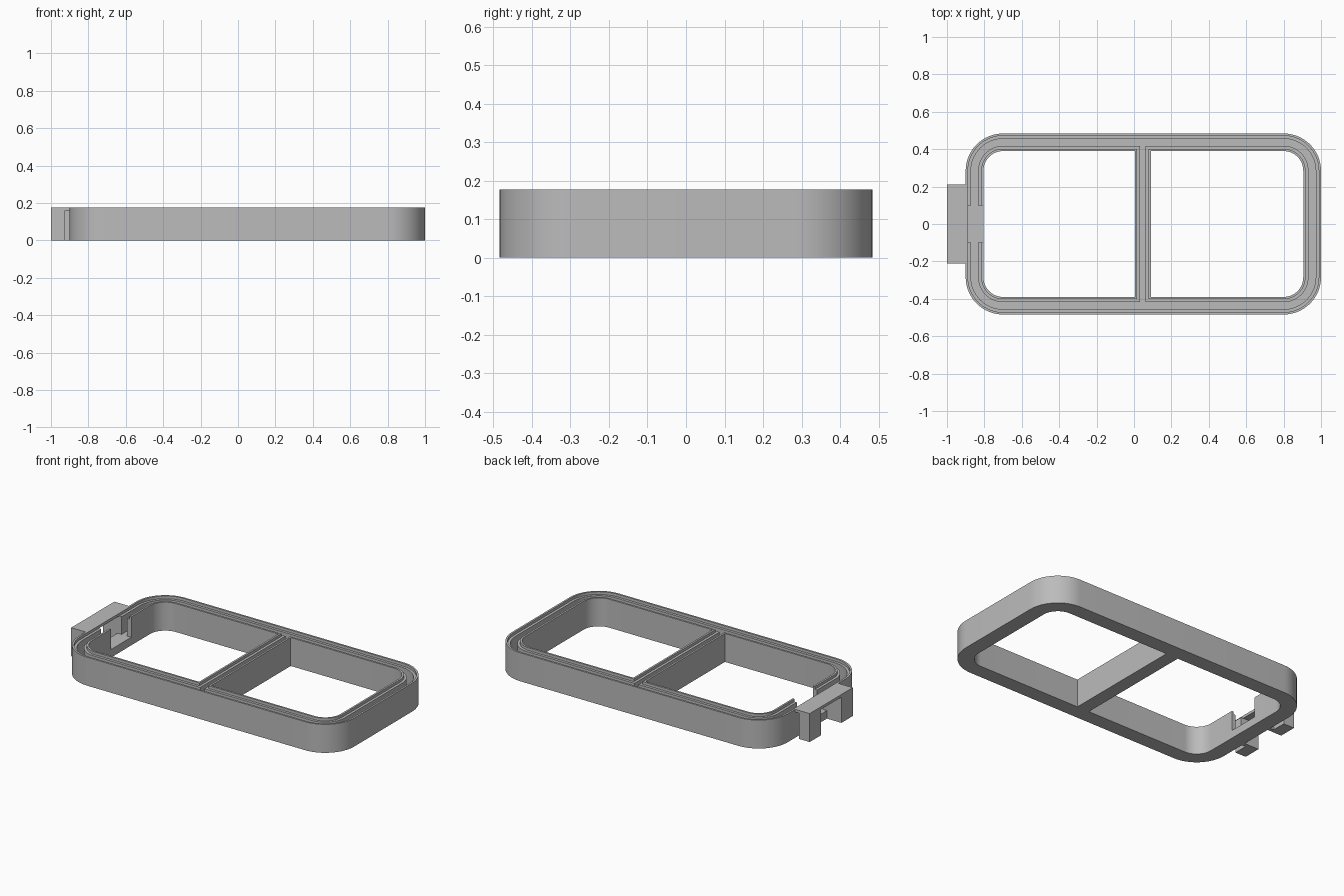
import bpy, bmesh, math

cube = bpy.data.objects.get("Cube")
if cube:
    bpy.data.objects.remove(cube, do_unlink=True)

grey = bpy.data.materials.new("plain_grey")
grey.use_nodes = True
colour = (0.5, 0.5, 0.5, 1)
grey.diffuse_color = colour
grey.node_tree.nodes["Principled BSDF"].inputs["Base Color"].default_value = colour

TOP, STEP, FLOOR = 0.177, 0.16, 0.05
LIP, WALL = 0.012, 0.028
# wall section: sideways offset into the channel, height
SECTION = [(0, 0), (0, TOP), (LIP, TOP), (LIP, STEP), (WALL, STEP), (WALL, FLOOR)]


def make_object(name, bm):
    bmesh.ops.recalc_face_normals(bm, faces=bm.faces)
    mesh = bpy.data.meshes.new(name)
    bm.to_mesh(mesh)
    bm.free()
    mesh.materials.append(grey)
    obj = bpy.data.objects.new(name, mesh)
    bpy.context.collection.objects.link(obj)
    return obj


def outline(x0, x1, half_y, r_left, r_right, grow):
    """Rectangle outline with separate left and right corner radii."""
    x0, x1, half_y = x0 - grow, x1 + grow, half_y + grow
    points = []
    for sx, sy, start in ((1, 1, 0), (-1, 1, 90), (-1, -1, 180), (1, -1, 270)):
        r = r_right if sx > 0 else r_left
        r = r + grow if r else 0
        cx = x1 - r if sx > 0 else x0 + r
        cy = sy * (half_y - r)
        steps = 16 if r else 0
        for i in range(steps + 1):
            a = math.radians(start + 90 * i / max(steps, 1))
            points.append((cx + r * math.cos(a), cy + r * math.sin(a)))
    return points


def box(name, x0, x1, y0, y1, z0, z1):
    bm = bmesh.new()
    bmesh.ops.create_cube(bm, size=1)
    for v in bm.verts:
        v.co.x = x1 if v.co.x > 0 else x0
        v.co.y = y1 if v.co.y > 0 else y0
        v.co.z = z1 if v.co.z > 0 else z0
    return make_object(name, bm)


def combine(target, tool, operation):
    mod = target.modifiers.new(operation.lower(), "BOOLEAN")
    mod.object, mod.operation, mod.solver = tool, operation, "EXACT"
    bpy.context.view_layer.objects.active = target
    bpy.ops.object.modifier_apply(modifier=mod.name)
    bpy.data.objects.remove(tool, do_unlink=True)


# Channelled frame: outer wall and the walls around the two openings
bm = bmesh.new()
bottom_edges, floor_edges = [], []
for shape, side in (((-0.9, 1.0, 0.484, 0.2, 0.2), -1),
                    ((-0.805, 0.005, 0.39, 0.105, 0), 1),
                    ((0.09, 0.905, 0.39, 0, 0.105), 1)):
    rings = [[bm.verts.new((x, y, z)) for x, y in outline(*shape, side * d)]
             for d, z in SECTION]
    n = len(rings[0])
    for a, b in zip(rings, rings[1:]):
        for i in range(n):
            j = (i + 1) % n
            bm.faces.new((a[i], a[j], b[j], b[i]))
    for ring, store in ((rings[0], bottom_edges), (rings[-1], floor_edges)):
        store += [bm.edges.get((ring[i], ring[(i + 1) % n])) for i in range(n)]

# Underside and channel floor
for edges in (bottom_edges, floor_edges):
    bmesh.ops.triangle_fill(bm, edges=edges, use_beauty=True)
frame = make_object("channel_frame", bm)

# Gap through both walls at the clip
combine(frame, box("wall_gap", -0.95, -0.79, -0.1, 0.1, FLOOR, 0.3), "DIFFERENCE")

# Clip: a bridge on two legs, slotted beside the frame
clip = box("clip", -1.0, -0.888, -0.212, 0.212, 0, TOP)
combine(clip, box("clip_arch", -1.1, -0.8, -0.1, 0.1, -0.1, STEP), "DIFFERENCE")
for s in (-1, 1):
    y0, y1 = sorted((s * 0.125, s * 0.3))
    combine(clip, box("clip_slot", -0.925, -0.8, y0, y1, -0.1, STEP), "DIFFERENCE")
combine(frame, clip, "UNION")

# Smooth corners, sharp edges
bpy.ops.object.select_all(action="DESELECT")
frame.select_set(True)
bpy.context.view_layer.objects.active = frame
bpy.ops.object.shade_smooth_by_angle(angle=math.radians(30))
